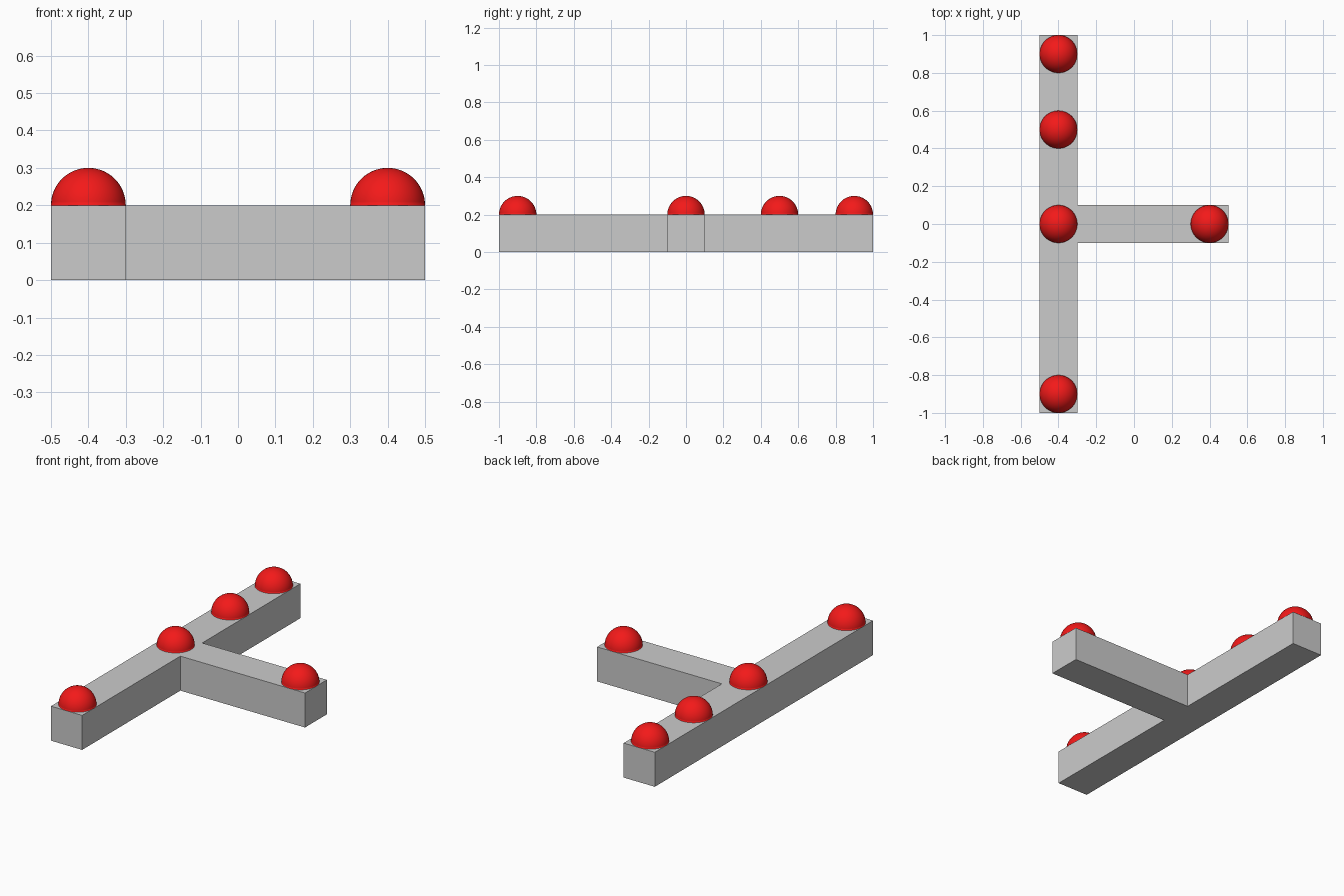
import bpy, bmesh
from mathutils import Matrix

if "Cube" in bpy.data.objects:
    bpy.data.objects.remove(bpy.data.objects["Cube"])

HEIGHT, RADIUS = 0.2, 0.1

red = bpy.data.materials.new("red")
red.diffuse_color = (0.9, 0.01, 0.01, 1)
red.use_nodes = True
red.node_tree.nodes["Principled BSDF"].inputs["Base Color"].default_value = red.diffuse_color


def add_object(name, bm):
    mesh = bpy.data.meshes.new(name)
    bm.to_mesh(mesh)
    bm.free()
    obj = bpy.data.objects.new(name, mesh)
    bpy.context.collection.objects.link(obj)
    return obj


# T-shaped base: one outline extruded upwards
outline = [(-0.5, -1), (-0.3, -1), (-0.3, -0.1), (0.5, -0.1),
           (0.5, 0.1), (-0.3, 0.1), (-0.3, 1), (-0.5, 1)]
bm = bmesh.new()
face = bm.faces.new([bm.verts.new((x, y, 0)) for x, y in outline])
top = bmesh.ops.extrude_face_region(bm, geom=[face], use_keep_orig=True)["geom"]
bmesh.ops.translate(bm, vec=(0, 0, HEIGHT),
                    verts=[v for v in top if isinstance(v, bmesh.types.BMVert)])
bmesh.ops.recalc_face_normals(bm, faces=bm.faces)
add_object("t_base", bm)


# Domes: upper halves of spheres sitting on the base
def dome(name, x, y):
    bm = bmesh.new()
    bmesh.ops.create_uvsphere(bm, u_segments=48, v_segments=32, radius=RADIUS)
    bmesh.ops.bisect_plane(bm, geom=bm.verts[:] + bm.edges[:] + bm.faces[:],
                           plane_co=(0, 0, 0), plane_no=(0, 0, 1), clear_inner=True)
    for f in bm.faces:
        f.smooth = True
    obj = add_object(name, bm)
    obj.location = (x, y, HEIGHT)
    obj.data.materials.append(red)


for name, x, y in [("dome_front", -0.4, -0.9), ("dome_junction", -0.4, 0),
                   ("dome_middle", -0.4, 0.5), ("dome_back", -0.4, 0.9),
                   ("dome_stem", 0.4, 0)]:
    dome(name, x, y)
